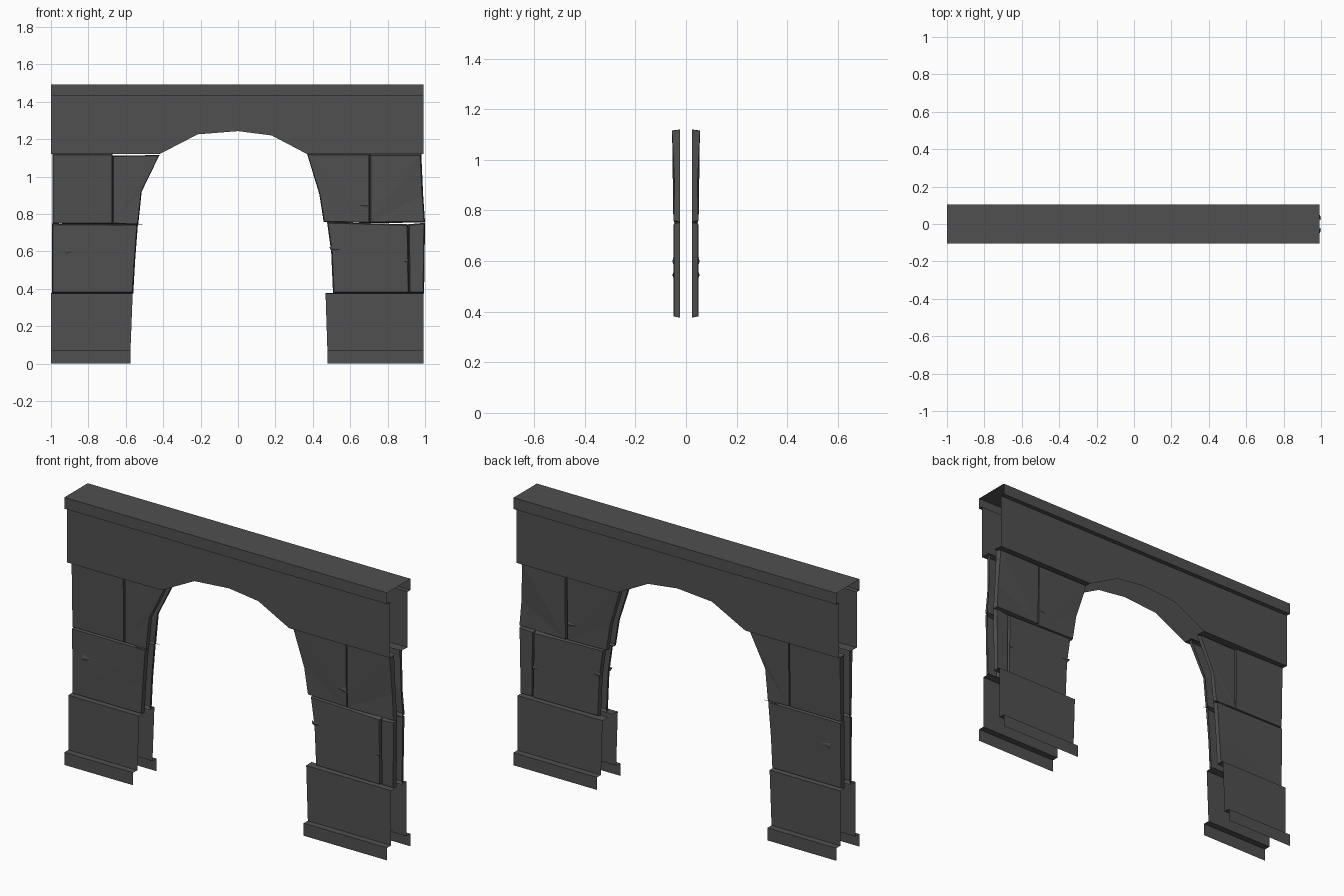
import bpy, bmesh
from mathutils import Vector

if "Cube" in bpy.data.objects:
    bpy.data.objects.remove(bpy.data.objects["Cube"])

L, R = -1.0, 0.993          # ends of the smooth courses

# Dark stone colour
dark = bpy.data.materials.new("dark_stone")
dark.diffuse_color = (0.08, 0.08, 0.08, 1)
dark.use_nodes = True
dark.node_tree.nodes["Principled BSDF"].inputs["Base Color"].default_value = dark.diffuse_color


def finish(name, bm, mirror=True):
    """Orient the sheet outwards, make the object, mirror it to the back."""
    bmesh.ops.recalc_face_normals(bm, faces=bm.faces)
    bm.normal_update()
    axis = Vector((0, -1, 0)) if mirror else Vector((0, 0, 1))
    if sum(f.normal.dot(axis) * f.calc_area() for f in bm.faces) < 0:
        bmesh.ops.reverse_faces(bm, faces=bm.faces)
    me = bpy.data.meshes.new(name)
    bm.to_mesh(me)
    bm.free()
    me.materials.append(dark)
    ob = bpy.data.objects.new(name, me)
    bpy.context.collection.objects.link(ob)
    if mirror:
        m = ob.modifiers.new("back_side", 'MIRROR')
        m.use_axis = (False, True, False)
        m.use_mirror_merge = False
    return ob


def strip(name, rows, mirror=True):
    """Open sheet through rows of (x0, x1, y, z)."""
    bm = bmesh.new()
    pairs = [(bm.verts.new((a, y, z)), bm.verts.new((b, y, z))) for a, b, y, z in rows]
    for p, q in zip(pairs, pairs[1:]):
        bm.faces.new((p[0], p[1], q[1], q[0]))
    return finish(name, bm, mirror)


def stone(name, outline, inset=0.006, back=-0.024):
    """Rough block: outline of (x, z, y), front fanned from the first corner,
    sides running inwards."""
    bm = bmesh.new()
    n = len(outline)
    cx = sum(p[0] for p in outline) / n
    zs = [p[1] for p in outline]
    front, rear = [], []
    for x, z, y in outline:
        sx = inset if x < cx else -inset
        sz = inset if z - min(zs) < 0.05 else -inset if max(zs) - z < 0.05 else 0
        front.append(bm.verts.new((x + sx, y, z + sz)))
        rear.append(bm.verts.new((x, back, z)))
    if n == 4:
        bm.faces.new(front)
    else:
        for i in range(1, n - 1):
            bm.faces.new((front[0], front[i], front[i + 1]))
    for i in range(n):
        j = (i + 1) % n
        bm.faces.new((front[i], rear[i], rear[j], front[j]))
    return finish(name, bm)


def chip(name, tip, a, b, y):
    """Small flake with a raised rear edge."""
    bm = bmesh.new()
    t = bm.verts.new((tip[0], y, tip[1]))
    p = bm.verts.new((a[0], y, a[1]))
    q = bm.verts.new((b[0], y, b[1]))
    m = bm.verts.new(((a[0] + b[0]) / 2, y - 0.006, (a[1] + b[1]) / 2))
    bm.faces.new((t, p, m))
    bm.faces.new((t, m, q))
    return finish(name, bm)


# Crown: open-ended channel cap with a small overhang
crown = [(-.078, 1.43), (-.103, 1.43), (-.103, 1.493),
         (.103, 1.493), (.103, 1.43), (.078, 1.43)]
strip("crown", [(L, R, y, z) for y, z in crown], mirror=False)

# Lintel band cut by the arch
arch = [(.37, 1.12), (.18, 1.22), (0, 1.243), (-.215, 1.226), (-.42, 1.12)]
bm = bmesh.new()
bm.faces.new([bm.verts.new((x, -.078, z)) for x, z in
              [(L, 1.12), (L, 1.43), (R, 1.43), (R, 1.12)] + arch])
finish("lintel_band", bm)

# Ledges below the band
for side, a, b in (("left", L, -.42), ("right", .37, R)):
    strip("band_ledge_" + side, [(a, b, -.078, 1.12), (a, b, -.025, 1.122)])

# Pier bases: plinth, step, wall and top ledge
for side, lo, hi in (("left", (L, -.575), (L, -.563)), ("right", (.478, R), (.468, R))):
    strip("pier_base_" + side, [(*lo, -.103, 0), (*lo, -.103, .07), (*lo, -.067, .07),
                                (*hi, -.067, .375), (*hi, -.02, .377)])

# Left pier stones
stone("left_lower_stone", [(-.995, .376, -.047), (-.56, .376, -.047), (-.55, .55, -.045),
                           (-.535, .746, -.047), (-.995, .748, -.05)])
stone("left_upper_outer_stone", [(-.993, .748, -.047), (-.67, .747, -.045),
                                 (-.67, 1.12, -.05), (-.993, 1.12, -.055)], .004)
stone("left_upper_jamb_stone", [(-.67, .747, -.044), (-.533, .745, -.045), (-.515, .92, -.043),
                                (-.42, 1.115, -.047), (-.67, 1.112, -.046)], .004)

# Right pier stones
stone("right_lower_jamb_stone", [(.915, .376, -.05), (.91, .745, -.047), (.476, .757, -.045),
                                 (.498, .6, -.045), (.508, .376, -.045)])
stone("right_lower_outer_stone", [(.915, .376, -.045), (.995, .376, -.045), (.998, .6, -.047),
                                  (1.0, .753, -.048), (.91, .745, -.045)])
stone("right_upper_jamb_stone", [(.704, .752, -.043), (.704, 1.12, -.05), (.37, 1.12, -.05),
                                 (.435, .905, -.043), (.458, .757, -.043)], .004)
stone("right_upper_outer_stone", [(.704, .752, -.05), (1.0, .754, -.049), (.99, .9, -.045),
                                  (.98, 1.12, -.055), (.704, 1.12, -.053)])

# Flakes and cracks
chip("left_lower_chip", (-.868, .6), (-.925, .58), (-.925, .618), -.048)
chip("left_joint_chip", (-.508, .745), (-.6, .752), (-.6, .74), -.043)
chip("right_upper_chip", (.64, .845), (.7, .86), (.69, .83), -.044)
chip("right_lower_chip", (.555, .61), (.487, .625), (.5, .6), -.045)
chip("right_seam_chip", (.88, .545), (.91, .56), (.91, .53), -.048)
